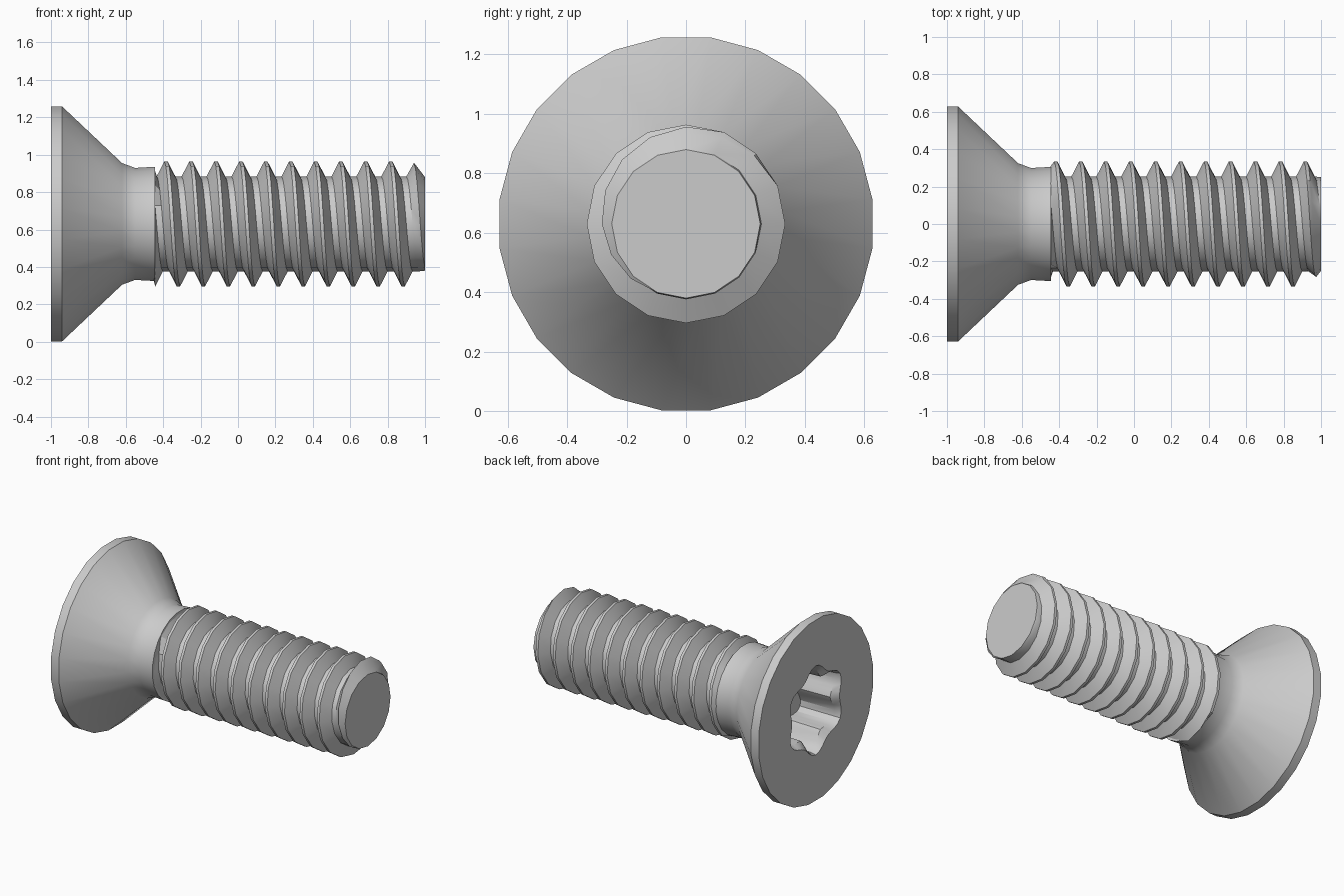
import bpy, bmesh, math

if "Cube" in bpy.data.objects:
    bpy.data.objects.remove(bpy.data.objects["Cube"], do_unlink=True)

AXIS_Z = 0.63
TAU = 2 * math.pi

steel = bpy.data.materials.new("grey steel")
steel.use_nodes = True
steel.diffuse_color = (0.6, 0.6, 0.6, 1)
steel.node_tree.nodes["Principled BSDF"].inputs["Base Color"].default_value = (0.6, 0.6, 0.6, 1)


def polar(x, r, a):
    """Point around the screw axis; angle runs from the top towards the front."""
    return (x, -r * math.sin(a), AXIS_Z + r * math.cos(a))


def finish(bm, name):
    bmesh.ops.recalc_face_normals(bm, faces=bm.faces)
    mesh = bpy.data.meshes.new(name)
    bm.to_mesh(mesh)
    bm.free()
    mesh.materials.append(steel)
    obj = bpy.data.objects.new(name, mesh)
    bpy.context.collection.objects.link(obj)
    bpy.ops.object.select_all(action='DESELECT')
    obj.select_set(True)
    bpy.context.view_layer.objects.active = obj
    bpy.ops.object.shade_smooth_by_angle(angle=math.radians(30))
    return obj


def ring(bm, x, radius, count, shift=0.0):
    """Closed loop of vertices; radius is a function of the angle."""
    angles = [TAU * (i + shift) / count for i in range(count)]
    return [bm.verts.new(polar(x, radius(a), a)) for a in angles]


def skin(bm, a, b):
    n = len(a)
    for i in range(n):
        bm.faces.new((a[i], a[(i + 1) % n], b[(i + 1) % n], b[i]))


# Countersunk head with its short plain neck
bm = bmesh.new()
SIDES = 24
profile = [(-1, 0.633), (-0.94, 0.633), (-0.62, 0.328), (-0.55, 0.302), (-0.445, 0.308)]
loops = [ring(bm, x, lambda a, r=r: r, SIDES, 0.5) for x, r in profile]
for a, b in zip(loops, loops[1:]):
    skin(bm, a, b)
bm.faces.new(loops[-1])

# Six-lobed drive socket, with a slight lead-in at the opening
LOBE_POINTS = 48
socket = [(-1, 0.285, 0.025), (-0.96, 0.258, 0.045), (-0.7, 0.25, 0.045)]
lobes = [ring(bm, x, lambda a, m=m, w=w: m + w * math.cos(6 * a), LOBE_POINTS)
         for x, m, w in socket]
for a, b in zip(lobes, lobes[1:]):
    skin(bm, a, b)
bm.faces.new(lobes[-1])

# Flat face between the rim and the socket
for i in range(SIDES):
    rim, nxt = loops[0][i], loops[0][(i + 1) % SIDES]
    inner = [lobes[0][(2 * i + k) % LOBE_POINTS] for k in (1, 2, 3)]
    bm.faces.new((rim, inner[0], inner[1]))
    bm.faces.new((rim, inner[1], nxt))
    bm.faces.new((nxt, inner[1], inner[2]))
finish(bm, "countersunk_head")

# Right-hand helical thread, trimmed at the neck and chamfered at the tip
PITCH, STEPS = 0.1335, 16
START, END, ROOT, CREST = -0.45, 1.0, 0.254, 0.334
tooth = [(-0.05, ROOT), (-0.009, CREST), (0.009, CREST), (0.05, ROOT)]


def thread_point(turn, step, offset, r):
    x = -0.385 + PITCH * (turn + step / STEPS) + offset
    if x < START:
        x, r = START, 0.303
    x = min(x, END)
    r = min(r, 0.25 + 1.3 * (END - x))
    return polar(x, r, TAU * (step % STEPS) / STEPS)


bm = bmesh.new()
rows = []
for turn in range(-3, 13):
    for offset, r in tooth:
        rows.append([bm.verts.new(thread_point(turn, s, offset, r)) for s in range(STEPS + 1)])
for a, b in zip(rows, rows[1:]):
    for s in range(STEPS):
        bm.faces.new((a[s], a[s + 1], b[s + 1], b[s]))
bmesh.ops.remove_doubles(bm, verts=bm.verts, dist=0.0005)
loose = [e for e in bm.edges if not e.link_faces]
bmesh.ops.delete(bm, geom=loose, context='EDGES')
border = [e for e in bm.edges if len(e.link_faces) == 1]
bmesh.ops.holes_fill(bm, edges=border, sides=0)
finish(bm, "threaded_shank")
